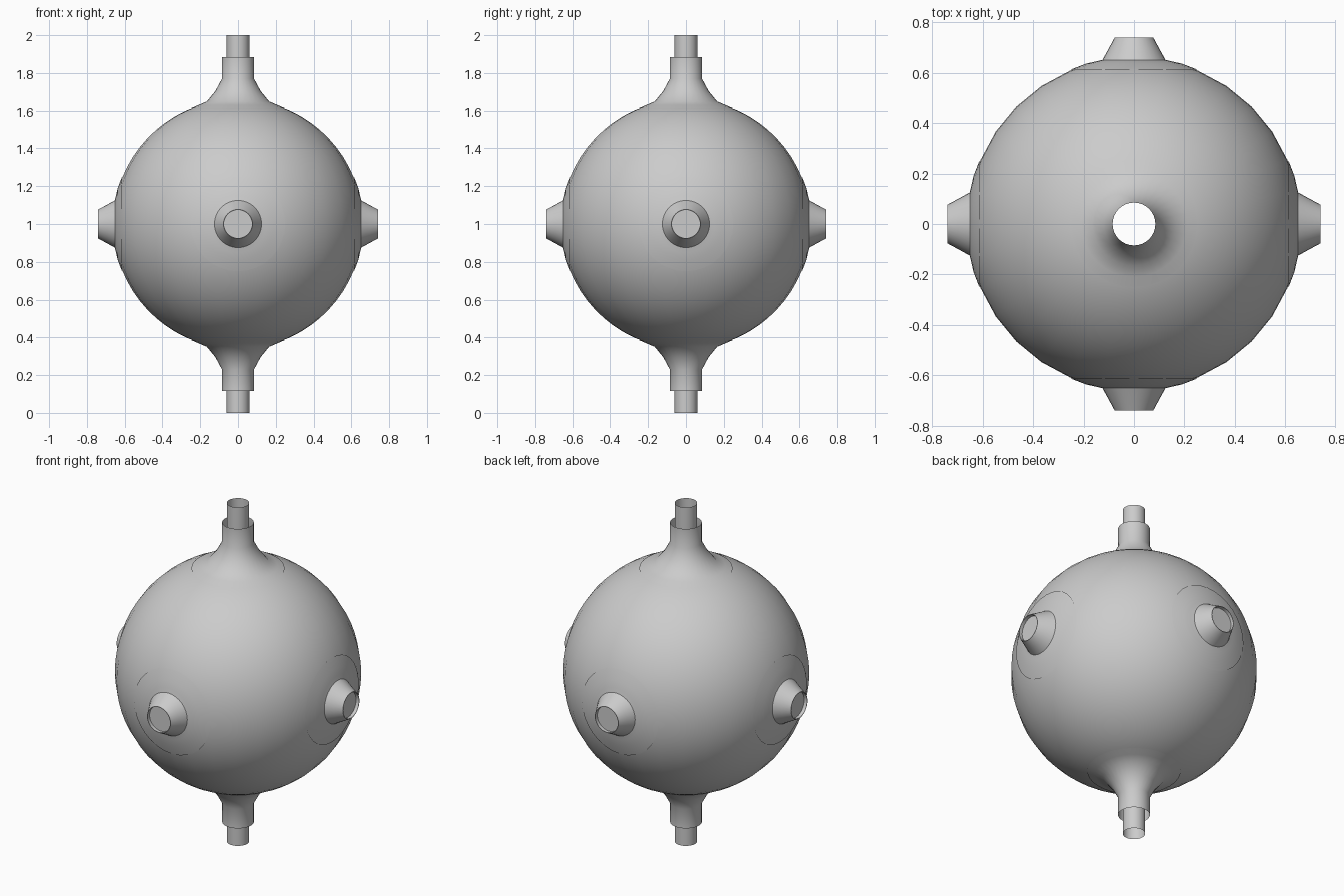
import bpy, bmesh, math
from mathutils import Matrix, Vector

if "Cube" in bpy.data.objects:
    bpy.data.objects.remove(bpy.data.objects["Cube"])

grey = bpy.data.materials.new("light grey")
grey.diffuse_color = (0.6, 0.6, 0.6, 1)
grey.use_nodes = True
grey.node_tree.nodes["Principled BSDF"].inputs["Base Color"].default_value = grey.diffuse_color
C = Vector((0, 0, 1))


def lathe(name, profile, sides, direction=(0, 0, 1), angle=30):
    """Revolve (radius, distance) points about an axis through the ball centre."""
    bm = bmesh.new()
    rings = []
    for r, d in profile:
        if r == 0:
            rings.append([bm.verts.new((0, 0, d))] * sides)
        else:
            rings.append([bm.verts.new((r * math.cos(2 * math.pi * i / sides),
                                        r * math.sin(2 * math.pi * i / sides), d))
                          for i in range(sides)])
    for a, b in zip(rings, rings[1:]):
        for i in range(sides):
            j = (i + 1) % sides
            quad = list(dict.fromkeys((a[i], a[j], b[j], b[i])))
            bm.faces.new(quad)
    rot = Vector((0, 0, 1)).rotation_difference(Vector(direction)).to_matrix().to_4x4()
    bm.transform(Matrix.Translation(C) @ rot)
    me = bpy.data.meshes.new(name)
    bm.to_mesh(me)
    bm.free()
    me.materials.append(grey)
    ob = bpy.data.objects.new(name, me)
    bpy.context.collection.objects.link(ob)
    bpy.ops.object.select_all(action='DESELECT')
    ob.select_set(True)
    bpy.context.view_layer.objects.active = ob
    bpy.ops.object.shade_smooth_by_angle(angle=math.radians(angle))
    return ob


# hollow ball, open at both poles
R, N = 0.66, 28
start = math.asin(0.16 / R)
arc = [math.pi - start - (math.pi - 2 * start) * i / N for i in range(N + 1)]
lathe("ball", [(R * math.sin(t), R * math.cos(t)) for t in arc], 32)

# flared necks with collars, top and bottom
neck = [(0.25, 0.614), (0.21, 0.631), (0.165, 0.65),
        (0.12, 0.705), (0.085, 0.77), (0.085, 0.885)]
for name, s in (("top_neck", 1), ("bottom_neck", -1)):
    lathe(name, neck, 32, (0, 0, s))

# open pipe running through the ball
lathe("pipe", [(0.06, -1), (0.06, 1)], 32)

# four side ports with recessed ends
port = [(0.25, 0.614), (0.19, 0.637), (0.15, 0.646), (0.125, 0.652), (0.1, 0.697),
        (0.077, 0.74), (0.074, 0.74), (0.074, 0.72), (0, 0.72)]
for name, d in (("front_port", (0, -1, 0)), ("right_port", (1, 0, 0)),
                ("back_port", (0, 1, 0)), ("left_port", (-1, 0, 0))):
    lathe(name, port, 32, d, 40)
